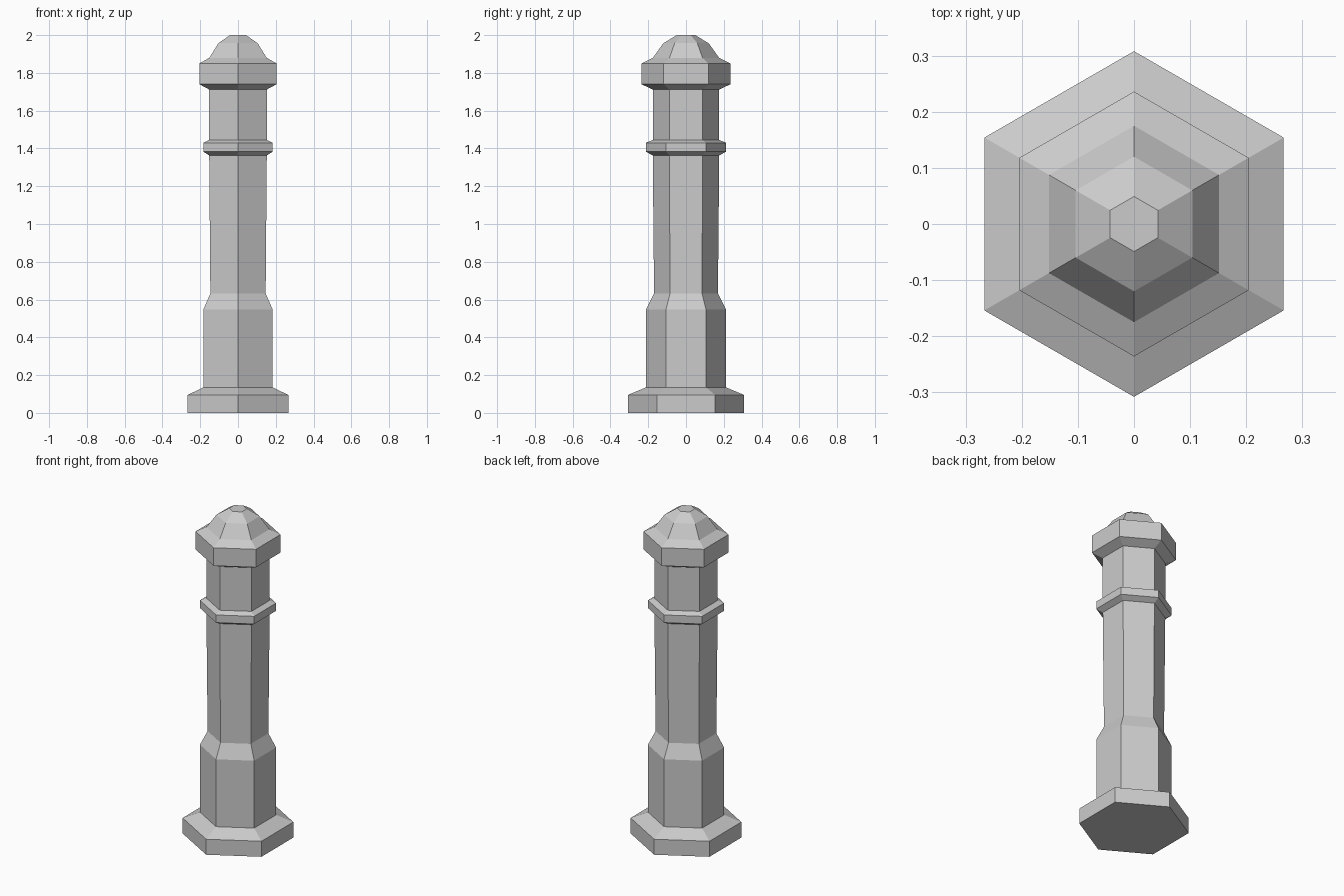
import bpy, bmesh
from math import cos, sin, pi

if "Cube" in bpy.data.objects:
    bpy.data.objects.remove(bpy.data.objects["Cube"])

SIDES = 6

# Outline from ground to tip: (corner radius, height)
profile = [
    (0.308, 0.0), (0.308, 0.095),                                    # foot
    (0.212, 0.135), (0.212, 0.547),                                  # pedestal
    (0.169, 0.632), (0.176, 1.363),                                  # shaft
    (0.212, 1.383), (0.212, 1.43), (0.176, 1.445),                   # collar
    (0.176, 1.712),                                                  # neck
    (0.236, 1.74), (0.236, 1.85),                                    # cap
    (0.175, 1.88), (0.12, 1.957), (0.049, 2.0),                      # dome
]


def lathe(name, outline):
    """Sweep an outline around z with flat sides, closed at both ends."""
    bm = bmesh.new()
    rings = []
    for r, z in outline:
        angles = [pi / 2 + 2 * pi * i / SIDES for i in range(SIDES)]
        rings.append([bm.verts.new((r * cos(a), r * sin(a), z)) for a in angles])
    for low, high in zip(rings, rings[1:]):
        for i in range(SIDES):
            j = (i + 1) % SIDES
            bm.faces.new((low[i], low[j], high[j], high[i]))
    bm.faces.new(rings[0][::-1])
    bm.faces.new(rings[-1])
    mesh = bpy.data.meshes.new(name)
    bm.to_mesh(mesh)
    bm.free()
    obj = bpy.data.objects.new(name, mesh)
    bpy.context.collection.objects.link(obj)
    return obj


# Whole post as one closed hexagonal body
lathe("bollard_post", profile)
